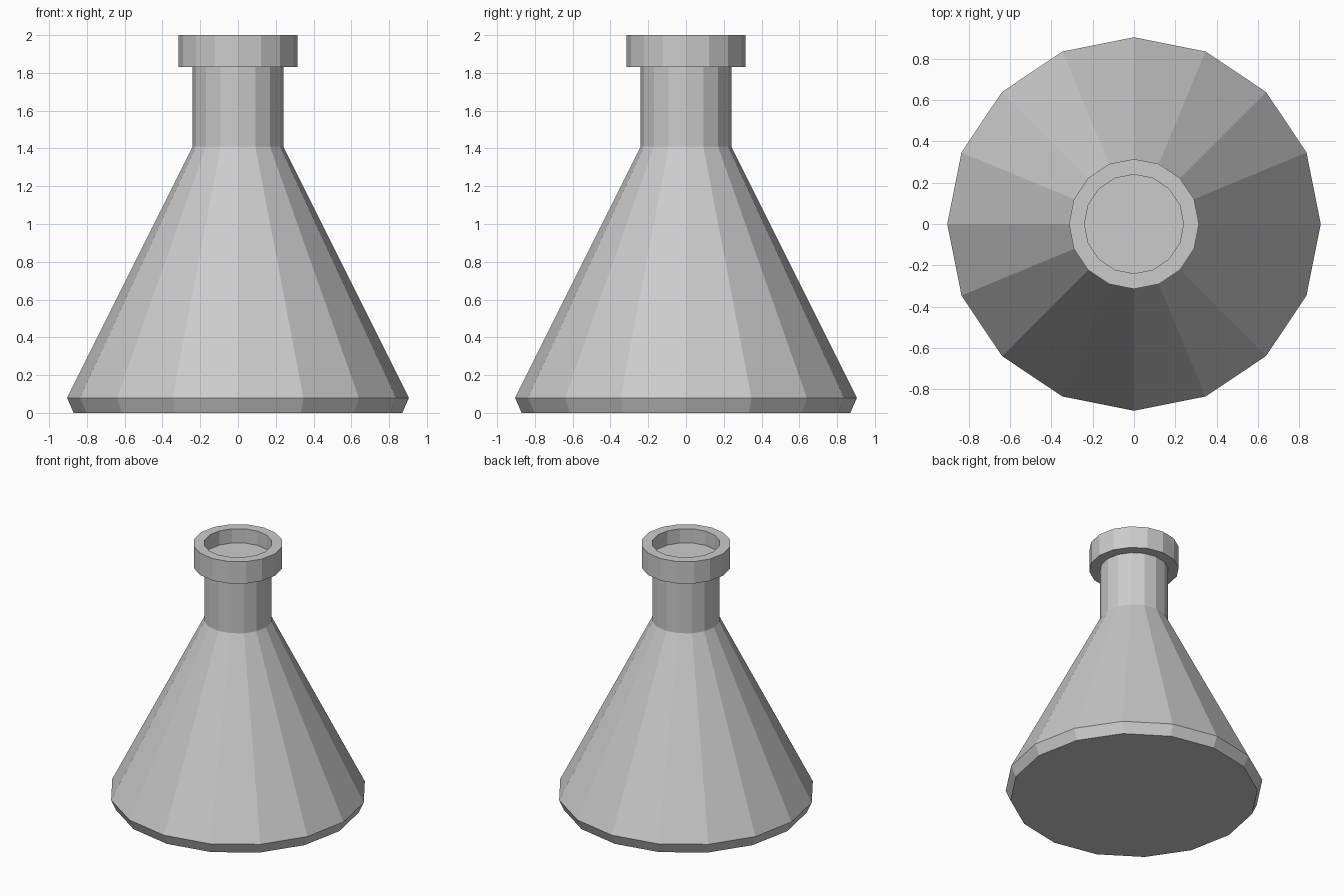
import bpy, bmesh
from math import cos, sin, tau

if "Cube" in bpy.data.objects:
    bpy.data.objects.remove(bpy.data.objects["Cube"])

SIDES = 16


def lathe(name, profile):
    """Revolve a (radius, z) profile around z and cap both ends."""
    bm = bmesh.new()
    rings = [[bm.verts.new((r * cos(tau * i / SIDES), r * sin(tau * i / SIDES), z))
              for i in range(SIDES)] for r, z in profile]
    for a, b in zip(rings, rings[1:]):
        for i in range(SIDES):
            j = (i + 1) % SIDES
            bm.faces.new((a[i], a[j], b[j], b[i]))
    bm.faces.new(rings[0][::-1])
    bm.faces.new(rings[-1])
    bmesh.ops.recalc_face_normals(bm, faces=bm.faces)
    mesh = bpy.data.meshes.new(name)
    bm.to_mesh(mesh)
    bm.free()
    obj = bpy.data.objects.new(name, mesh)
    bpy.context.collection.objects.link(obj)
    return obj


# Conical flask: bevelled foot, cone, neck, collar, shallow closed mouth
lathe("conical_flask", [
    (0.87, 0.0), (0.905, 0.08),
    (0.24, 1.41), (0.24, 1.83),
    (0.315, 1.83), (0.315, 2.0),
    (0.24, 2.0), (0.24, 1.89),
])
